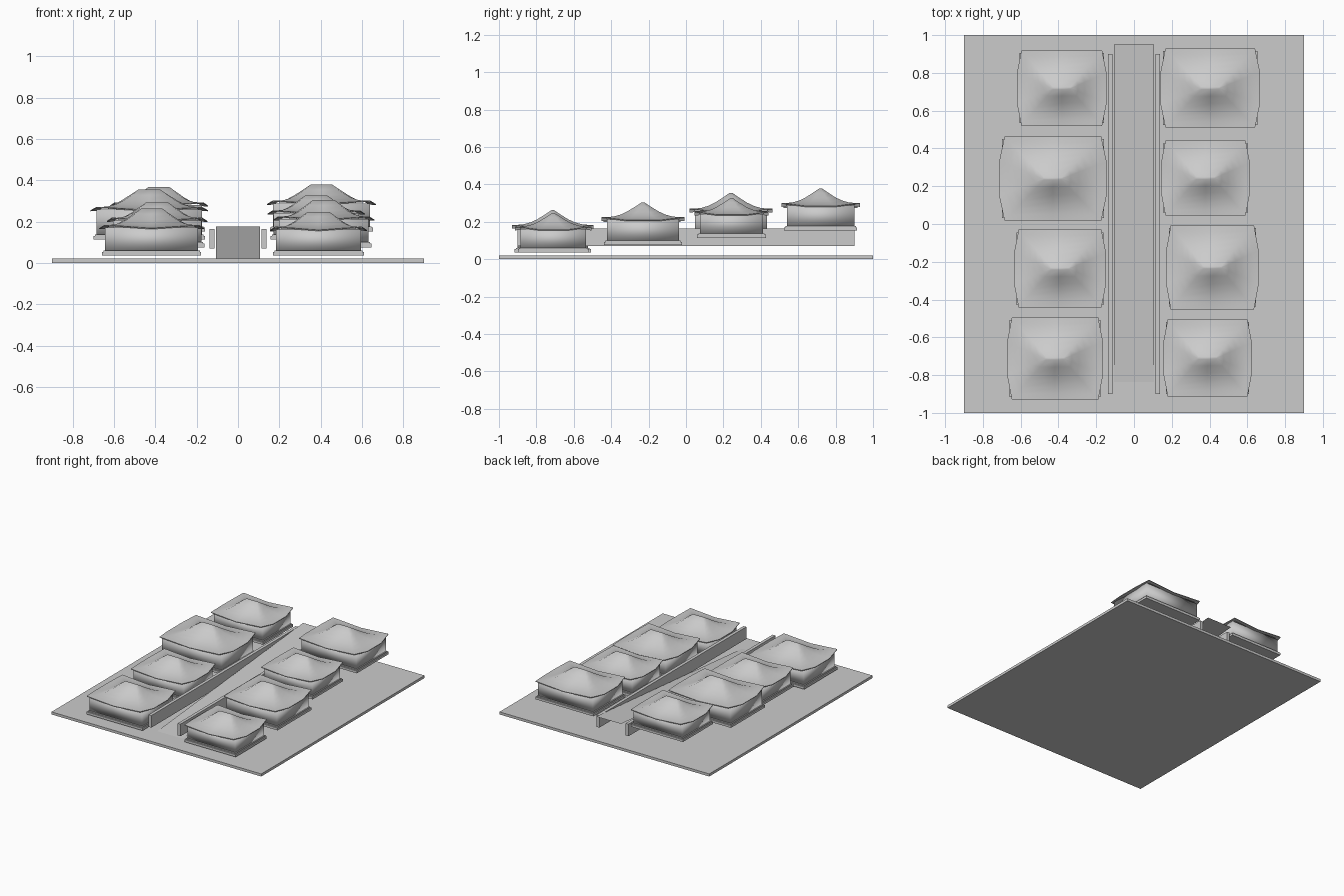
import bpy, bmesh, math

if "Cube" in bpy.data.objects:
    bpy.data.objects.remove(bpy.data.objects["Cube"])

gray = bpy.data.materials.new("plain_gray")
gray.diffuse_color = (0.6, 0.6, 0.6, 1)
gray.use_nodes = True
gray.node_tree.nodes["Principled BSDF"].inputs["Base Color"].default_value = gray.diffuse_color


def finish(name, bm, angle=None):
    me = bpy.data.meshes.new(name)
    bmesh.ops.recalc_face_normals(bm, faces=bm.faces[:])
    bm.to_mesh(me)
    bm.free()
    me.materials.append(gray)
    if angle is not None:
        for p in me.polygons:
            p.use_smooth = True
        if angle < 180:
            me.set_sharp_from_angle(angle=math.radians(angle))
    ob = bpy.data.objects.new(name, me)
    bpy.context.collection.objects.link(ob)
    return ob


def box(name, x0, x1, y0, y1, z0, z1, angle=None):
    bm = bmesh.new()
    bmesh.ops.create_cube(bm, size=1)
    for v in bm.verts:
        v.co = (x0 + (v.co.x + .5) * (x1 - x0),
                y0 + (v.co.y + .5) * (y1 - y0),
                z0 + (v.co.z + .5) * (z1 - z0))
    return finish(name, bm, angle)


# Roof outline: pulled-in raised corners, low middles
OUTLINE = [(-.9, -1), (0, -1), (.9, -1), (1, -.4), (1, .4),
           (.9, 1), (0, 1), (-.9, 1), (-1, .4), (-1, -.4)]
CORNERS = {0, 2, 5, 7}
# Concave roof profile: inward fraction, height fraction
PROFILE = [(0, 0), (.15, .045), (.3, .12), (.47, .26), (.63, .45), (.82, .73), (1, 1)]


def roof(name, cx, cy, hx, hy, z, height):
    bm = bmesh.new()

    def ring(f, zz):
        out = []
        for i, (px, py) in enumerate(OUTLINE):
            lift = .016 * (1 - f) ** 2 if i in CORNERS else 0
            out.append(bm.verts.new((cx + px * (hx + (.052 - hx) * f),
                                     cy + py * (hy + (.006 - hy) * f),
                                     zz + lift)))
        return out

    # underside lip, then the sweep up to the ridge
    rings = [ring(.14, z - .003), ring(0, z - .005)]
    rings += [ring(f, z + h * height) for f, h in PROFILE]
    n = len(OUTLINE)
    for a, b in zip(rings, rings[1:]):
        for i in range(n):
            j = (i + 1) % n
            bm.faces.new((a[i], a[j], b[j], b[i]))
    bm.faces.new(rings[-1])
    return finish(name, bm, 50)


def house(tag, x0, x1, y0, y1, z, peak):
    def inset_box(part, d, za, zb, angle=None):
        box(f"{tag}_{part}", x0 + d, x1 - d, y0 + d, y1 - d, za, zb, angle)

    eave = z + .585 * (peak - z)
    inset_box("plinth", .014, z, z + .018)
    inset_box("step", .021, z + .018, z + .025)
    inset_box("walls", .029, z + .025, eave + .003, 180)
    roof(f"{tag}_roof", (x0 + x1) / 2, (y0 + y1) / 2,
         (x1 - x0) / 2, (y1 - y0) / 2, eave, peak - eave)


# Ground slab
box("ground", -.9, .9, -1, 1, 0, .02)

# Sloping street
bm = bmesh.new()
bm.faces.new([bm.verts.new(c) for c in ((-.107, -.95, .01), (.107, -.95, .01),
                                       (.107, .95, .177), (-.107, .95, .177))])
finish("street", bm)

# Low walls along the street
for side, s in (("left", -1), ("right", 1)):
    box(f"{side}_street_wall", *sorted((s * .113, s * .137)), -.9, .9, .07, .164)

# Houses: roof extents, plinth height, ridge height
LEFT = [(-.672, -.164, -.93, -.495, .035, .262), (-.635, -.148, -.442, -.03, .075, .293),
        (-.714, -.145, .018, .463, .113, .355), (-.62, -.145, .52, .918, .152, .366)]
RIGHT = [(.155, .624, -.913, -.505, .035, .247), (.17, .66, -.452, -.008, .075, .304),
         (.143, .614, .045, .442, .113, .327), (.14, .667, .51, .929, .152, .379)]
for side, rows in (("left", LEFT), ("right", RIGHT)):
    for i, h in enumerate(rows, 1):
        house(f"{side}_house_{i}", *h)
